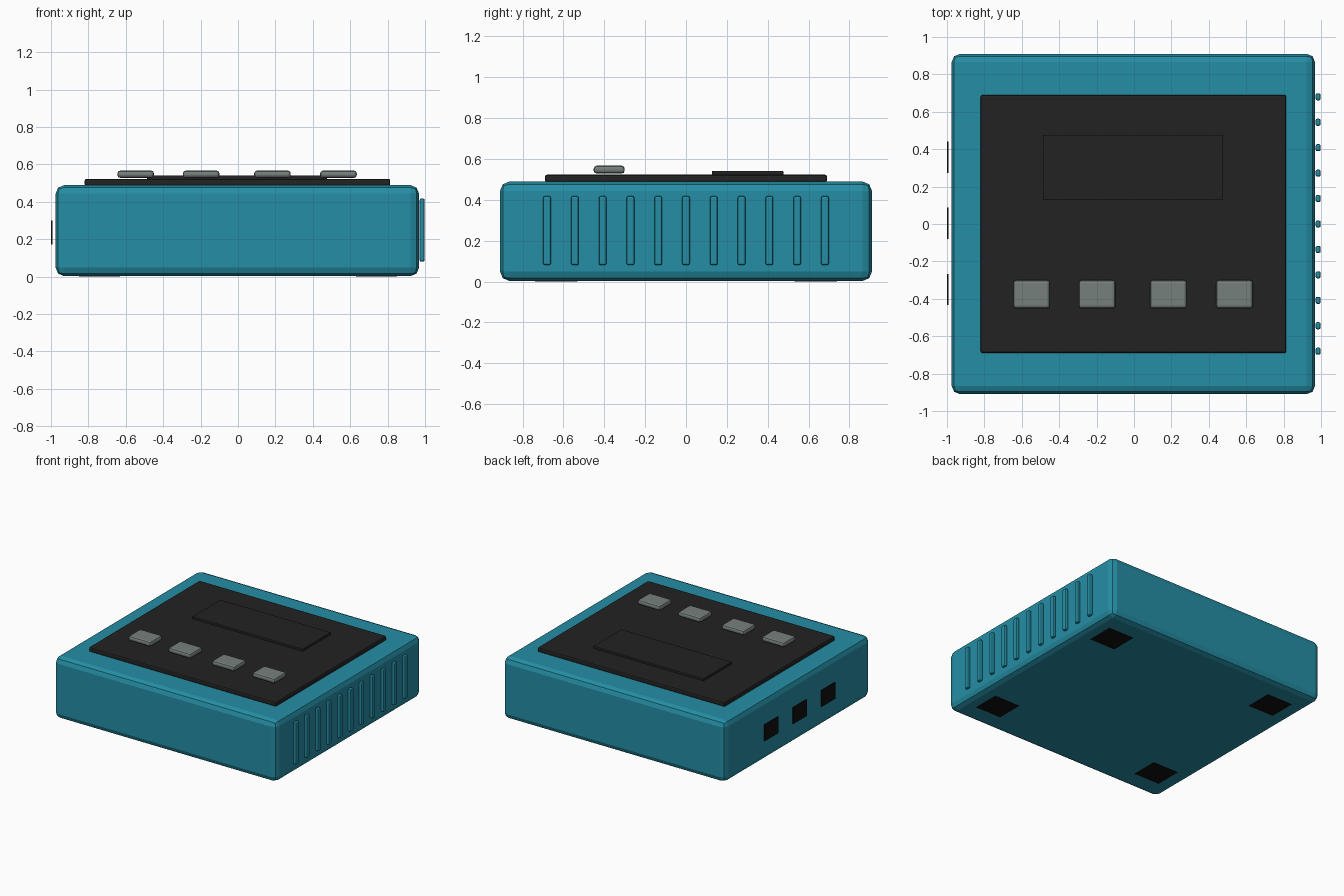
import bpy, bmesh
from mathutils import Vector

if "Cube" in bpy.data.objects:
    bpy.data.objects.remove(bpy.data.objects["Cube"])


def material(name, rgb):
    m = bpy.data.materials.new(name)
    m.diffuse_color = (*rgb, 1.0)
    m.use_nodes = True
    m.node_tree.nodes["Principled BSDF"].inputs["Base Color"].default_value = m.diffuse_color
    return m


TEAL = material("teal", (0.018, 0.27, 0.375))
CHARCOAL = material("charcoal", (0.016, 0.016, 0.016))
BLACK = material("black", (0.005, 0.005, 0.005))
GREY = material("grey", (0.18, 0.215, 0.205))


def box(name, lo, hi, mat, bevel=0.0, segments=2):
    """Box between two corners with optionally bevelled edges."""
    lo, hi = Vector(lo), Vector(hi)
    centre, size = (lo + hi) / 2, hi - lo
    bm = bmesh.new()
    bmesh.ops.create_cube(bm, size=1.0)
    bmesh.ops.scale(bm, vec=size, verts=bm.verts)
    if bevel:
        bmesh.ops.bevel(bm, geom=bm.edges[:], offset=bevel, segments=segments,
                        profile=0.5, affect='EDGES')
    mesh = bpy.data.meshes.new(name)
    bm.to_mesh(mesh)
    bm.free()
    mesh.materials.append(mat)
    obj = bpy.data.objects.new(name, mesh)
    obj.location = centre
    bpy.context.collection.objects.link(obj)
    return obj


# Main housing
box("housing", (-0.975, -0.91, 0.003), (0.968, 0.91, 0.489), TEAL, 0.045)

# Raised top panel and screen
box("top_panel", (-0.82, -0.69, 0.485), (0.814, 0.69, 0.523), CHARCOAL, 0.01)
box("screen", (-0.487, 0.127, 0.515), (0.476, 0.477, 0.541), CHARCOAL, 0.004)

# Row of four buttons
for i, x in enumerate((-0.547, -0.197, 0.184, 0.537)):
    box(f"button_{i + 1}", (x - 0.098, -0.452, 0.528), (x + 0.098, -0.3, 0.567),
        GREY, 0.015)

# Cooling ribs on the right side
for i in range(11):
    y = -0.68 + 0.136 * i
    box(f"rib_{i + 1}", (0.971, y - 0.019, 0.08), (0.998, y + 0.019, 0.418),
        TEAL, 0.009)

# Ports on the left side
for i, y in enumerate((-0.35, 0.004, 0.356)):
    box(f"port_{i + 1}", (-1.0, y - 0.084, 0.172), (-0.991, y + 0.084, 0.3), BLACK)

# Four flat feet
for sx, side in ((-1, "left"), (1, "right")):
    for sy, end in ((-1, "front"), (1, "back")):
        x, y = 0.74 * sx, 0.635 * sy
        box(f"foot_{end}_{side}", (x - 0.11, y - 0.105, 0.0),
            (x + 0.11, y + 0.105, 0.008), BLACK)
